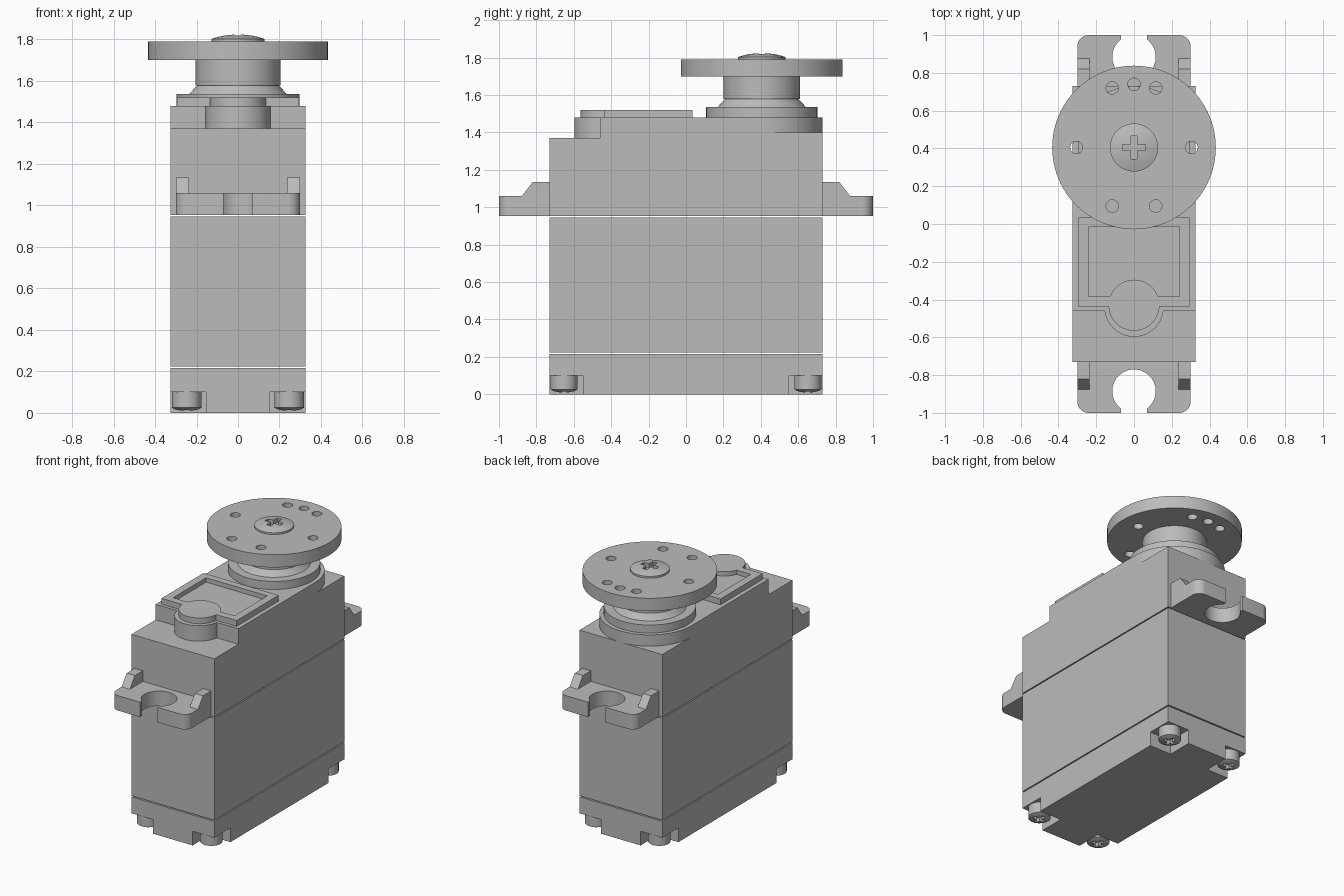
import bpy, bmesh
from math import sin, cos, pi, asin, radians

old = bpy.data.objects.get("Cube")
if old:
    bpy.data.objects.remove(old)

grey = bpy.data.materials.new("plain grey")
grey.use_nodes = True
colour = (0.5, 0.5, 0.5, 1)
grey.diffuse_color = colour
grey.node_tree.nodes["Principled BSDF"].inputs["Base Color"].default_value = colour


def finish(name, bm):
    bmesh.ops.recalc_face_normals(bm, faces=bm.faces)
    mesh = bpy.data.meshes.new(name)
    bm.to_mesh(mesh)
    bm.free()
    mesh.materials.append(grey)
    ob = bpy.data.objects.new(name, mesh)
    bpy.context.collection.objects.link(ob)
    return ob


def prism(name, outline, lo, hi, axis="z"):
    """Extrude a closed outline: xy along z, or yz along x."""
    bm = bmesh.new()
    put = (lambda a, b, t: (a, b, t)) if axis == "z" else (lambda a, b, t: (t, a, b))
    face = bm.faces.new([bm.verts.new(put(a, b, lo)) for a, b in outline])
    moved = bmesh.ops.extrude_face_region(bm, geom=[face])["geom"]
    bmesh.ops.translate(bm, verts=[v for v in moved if isinstance(v, bmesh.types.BMVert)],
                        vec=put(0, 0, hi - lo))
    return finish(name, bm)


def box(name, x0, x1, y0, y1, z0, z1):
    return prism(name, [(x0, y0), (x1, y0), (x1, y1), (x0, y1)], z0, z1)


def lathe(name, centre, profile, n=64):
    """Closed solid of revolution from (radius, z) pairs."""
    bm = bmesh.new()
    rings = [[bm.verts.new((centre[0] + r * cos(2 * pi * i / n),
                            centre[1] + r * sin(2 * pi * i / n), z)) for i in range(n)]
             for r, z in profile]
    for a, b in zip(rings, rings[1:]):
        for i in range(n):
            j = (i + 1) % n
            bm.faces.new((a[i], a[j], b[j], b[i]))
    bm.faces.new(rings[0])
    bm.faces.new(rings[-1])
    return finish(name, bm)


def arc(cx, cy, r, start, end, n):
    return [(cx + r * cos(start + (end - start) * i / n),
             cy + r * sin(start + (end - start) * i / n)) for i in range(n + 1)]


def boolean(ob, tools, operation="DIFFERENCE"):
    for tool in tools:
        tool.hide_render = True
        mod = ob.modifiers.new("cut", "BOOLEAN")
        mod.operation, mod.solver, mod.object = operation, "EXACT", tool
        bpy.context.view_layer.update()
        mesh = bpy.data.meshes.new_from_object(
            ob.evaluated_get(bpy.context.evaluated_depsgraph_get()))
        ob.modifiers.clear()
        ob.data = mesh
        bpy.data.objects.remove(tool)
    return ob


def smooth(ob):
    bpy.ops.object.select_all(action="DESELECT")
    ob.select_set(True)
    bpy.context.view_layer.objects.active = ob
    bpy.ops.object.shade_smooth_by_angle(angle=radians(30))


def cross_cutters(x, y, arm, half, z0, z1):
    return [box("cutter", x - arm, x + arm, y - half, y + half, z0, z1),
            box("cutter", x - half, x + half, y - arm, y + arm, z0, z1)]


W, D = 0.325, 0.73
SHAFT = (0, 0.405)

# Bottom cover with a notch for a screw in each corner
bottom = box("bottom_cover", -W, W, -D, D, 0, 0.216)
corners = [(sx, sy) for sx in (-1, 1) for sy in (-1, 1)]
boolean(bottom, [box("cutter", *sorted((sx * 0.155, sx * 0.4)),
                     *sorted((sy * 0.55, sy * 0.8)), -0.1, 0.1) for sx, sy in corners])

# Case screws, heads facing down
for sx, sy in corners:
    x, y = sx * 0.247, sy * 0.652
    name = ("left" if sx > 0 else "right") + ("_back" if sy > 0 else "_front") + "_case_screw"
    screw = lathe(name, (x, y), [(0.072, 0.105), (0.072, 0.025), (0.055, 0.017),
                                 (0.03, 0.011), (0.008, 0.01)], 40)
    smooth(boolean(screw, cross_cutters(x, y, 0.042, 0.012, -0.02, 0.045)))

# Middle case
box("middle_case", -W, W, -D, D, 0.224, 0.946)

# Top case: stepped at the front, rounded upper end at the back
top = prism("top_case", [(-D, 0.954), (D, 0.954), (D, 1.4), (-0.46, 1.4),
                         (-0.46, 1.37), (-D, 1.37)], -W, W, "x")
cap = prism("cap", [(-W, -0.46), (W, -0.46)] + arc(*SHAFT, W, 0, pi, 48), 1.39, 1.48)
boss = lathe("boss", (0, -0.44), [(0.157, 1.36), (0.157, 1.48)])
smooth(boolean(top, [cap, boss], "UNION"))

# Raised frame with recessed panel and round button
frame = box("raised_frame", -0.295, 0.295, -0.437, 0.035, 1.47, 1.521)
boolean(frame, [box("cutter", -0.24, 0.24, -0.385, -0.015, 1.49, 1.6)])
smooth(boolean(frame, [lathe("button", (0, -0.43), [(0.135, 1.475), (0.135, 1.521)])], "UNION"))

# Mounting ears with open screw slots and gussets
R, SLOT, HOLE_Y = 0.115, 0.07, 0.885
mouth = pi / 2 - asin(SLOT / R)
outline = ([(0.3, 0.72)] + arc(0.24, 0.94, 0.06, 0, pi / 2, 8) + [(SLOT, 1)]
           + arc(0, HOLE_Y, R, mouth, -pi - mouth, 40)
           + [(-SLOT, 1)] + arc(-0.24, 0.94, 0.06, pi / 2, pi, 8) + [(-0.3, 0.72)])
for side, s in (("front", -1), ("back", 1)):
    smooth(prism(side + "_ear", [(x, s * y) for x, y in outline], 0.954, 1.06))
    for hand, sx in (("left", 1), ("right", -1)):
        prism(f"{side}_{hand}_gusset", [(s * 0.72, 1.05), (s * 0.885, 1.05), (s * 0.877, 1.06),
                                        (s * 0.82, 1.135), (s * 0.72, 1.135)],
              *sorted((sx * 0.235, sx * 0.3)), "x")

# Output bearing collar and tapered seat
smooth(lathe("output_collar", SHAFT, [(0.297, 1.47), (0.297, 1.537), (0.235, 1.537),
                                      (0.195, 1.58), (0.19, 1.59)], 72))

# Round horn with hub and drilled holes
horn = lathe("round_horn", SHAFT, [(0.205, 1.578), (0.205, 1.7), (0.433, 1.7), (0.433, 1.79)], 96)
holes = [(-0.305, 0), (0.305, 0), (0, 0.335)] + [(sx * 0.115, y) for sx in (-1, 1)
                                                 for y in (0.315, -0.31)]
boolean(horn, [lathe("cutter", (x, SHAFT[1] + y), [(0.033, 1.6), (0.033, 1.9)], 24)
               for x, y in holes])
smooth(horn)

# Horn screw with domed head
head = lathe("horn_screw", SHAFT, [(0.127, 1.78), (0.127, 1.803), (0.095, 1.813),
                                   (0.06, 1.82), (0.02, 1.824)], 48)
smooth(boolean(head, cross_cutters(*SHAFT, 0.06, 0.017, 1.785, 1.9)))
